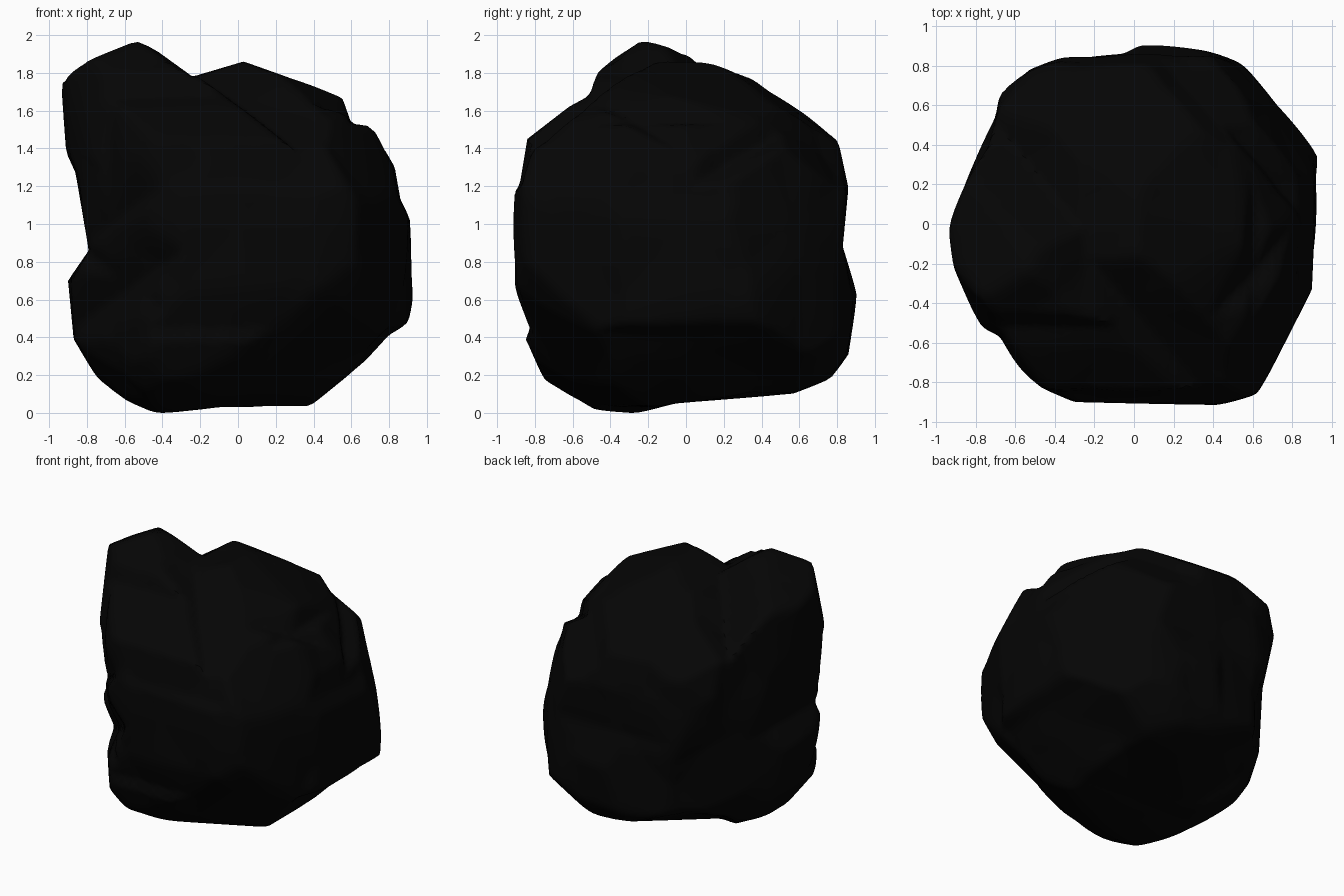
import bpy
import bmesh
import math
from mathutils import Vector

cube = bpy.data.objects.get("Cube")
if cube:
    bpy.data.objects.remove(cube, do_unlink=True)

# Outlines that the boulder is carved from, measured around its middle
FRONT = [(-.94, .77), (-.79, .91), (-.55, 1), (-.43, .93), (-.24, .79), (.03, .87),
         (.55, .69), (.6, .54), (.71, .53), (.83, .31), (.86, .14), (.91, .04),
         (.94, -.37), (.9, -.53), (.8, -.58), (.68, -.72), (.38, -.96), (-.07, -.96),
         (-.43, -1), (-.62, -.92), (-.74, -.82), (-.87, -.6), (-.9, -.29),
         (-.79, -.13), (-.86, .28), (-.91, .39)]
SIDE = [(-.24, 1), (.17, .85), (.38, .78), (.8, .48), (.86, .2), (.83, -.11),
        (.91, -.37), (.86, -.68), (.77, -.81), (.57, -.89), (-.05, -.94), (-.28, -1),
        (-.49, -.98), (-.75, -.82), (-.85, -.6), (-.82, -.56), (-.92, -.3), (-.92, .17),
        (-.88, .22), (-.84, .46), (-.62, .63), (-.51, .69), (-.47, .83)]
TOP = [(-.68, .67), (-.53, .78), (-.35, .85), (-.05, .86), (.04, .91), (.28, .92),
       (.6, .79), (.94, .34), (.9, -.33), (.63, -.86), (.42, -.92), (-.3, -.9),
       (-.54, -.8), (-.68, -.57), (-.78, -.52), (-.91, -.23), (-.95, -.04),
       (-.86, .2), (-.7, .55)]
FRONT_CORNER = [(-.49, 1), (-.84, .9), (-.94, .32), (-.86, .01), (-.91, -.07),
                (-.88, -.17), (-.8, -.33), (-.9, -.54), (-.89, -.74), (-.76, -.9),
                (-.61, -.96), (.18, -1.04), (.39, -.92), (.62, -.75), (.94, -.58),
                (.96, -.45), (.94, -.15), (.85, .33), (.64, .52), (.57, .64),
                (.02, .9), (-.22, .79)]
BACK_CORNER = [(-.39, .8), (.03, .88), (.29, .72), (.53, .85), (.58, .86), (.84, .75),
               (.94, .31), (.91, .24), (.88, -.15), (.85, -.23), (.9, -.32), (.89, -.57),
               (.83, -.71), (.65, -.9), (.53, -.97), (.29, -1.02), (.2, -.98),
               (-.41, -.98), (-.64, -.95), (-.94, -.65), (-.96, -.23), (-.8, .37),
               (-.68, .41), (-.66, .52)]
UNDER_CORNER = [(-.74, .57), (-.62, .56), (-.49, .74), (-.2, .79), (.09, .84), (.44, .75),
                (.64, .67), (.9, .45), (.94, .25), (.86, -.11), (.84, -.54), (.77, -.74),
                (.66, -.9), (.33, -1.09), (0, -1.16), (-.17, -1.13), (-.48, -.91),
                (-.92, -.47), (-1.03, -.28), (-1.03, .03)]


def carving_plane(outline, azimuth, elevation):
    """Return an outline with the right and up axes of its plane."""
    turn, tilt = math.radians(azimuth), math.radians(elevation)
    right = Vector((math.cos(turn), math.sin(turn), 0))
    toward = Vector((math.sin(turn), -math.cos(turn), 0))
    up = Vector((0, 0, math.cos(tilt))) - toward * math.sin(tilt)
    return [Vector(point) for point in outline], right, up


PLANES = [
    carving_plane(FRONT, 0, 0),
    carving_plane(SIDE, 90, 0),
    carving_plane(TOP, 0, 90),
    carving_plane(FRONT_CORNER, 40, 25),
    carving_plane(BACK_CORNER, 220, 25),
    carving_plane(UNDER_CORNER, 140, -25),
]


def reach(ray, outline):
    """Distance along a projected ray until it meets the outline."""
    for index, start in enumerate(outline):
        edge = outline[index - 1] - start
        slope = ray.cross(edge)
        if abs(slope) < 1e-9:
            continue
        distance = start.cross(edge) / slope
        along = start.cross(ray) / slope
        if distance > 0 and -1e-6 <= along <= 1 + 1e-6:
            return distance
    return math.inf


def carved_radius(direction, sharpness=100):
    """Carve with every outline, rounding the ridges and the spans between."""
    total, nearest = 0, 0
    for outline, right, up in PLANES:
        ray = Vector((direction.dot(right), direction.dot(up)))
        total += reach(ray, outline) ** -sharpness
        nearest = max(nearest, ray.length)
    return total ** (-1 / sharpness) * math.sqrt(nearest)


# Boulder: a fine sphere pushed in or out to the carved radius
bm = bmesh.new()
bmesh.ops.create_icosphere(bm, subdivisions=6, radius=1)
for vertex in bm.verts:
    direction = vertex.co.normalized()
    vertex.co = direction * carved_radius(direction)

# Set it on the ground
lowest = min(vertex.co.z for vertex in bm.verts)
bmesh.ops.translate(bm, verts=bm.verts, vec=(0, 0, -lowest))
mesh = bpy.data.meshes.new("boulder")
bm.to_mesh(mesh)
bm.free()
boulder = bpy.data.objects.new("boulder", mesh)
bpy.context.collection.objects.link(boulder)

# Coal black stone
stone = bpy.data.materials.new("coal_black")
stone.use_nodes = True
color = (.0016, .0016, .0016, 1)
stone.diffuse_color = color
stone.node_tree.nodes["Principled BSDF"].inputs["Base Color"].default_value = color
mesh.materials.append(stone)

# Smooth shading that keeps only the hard ridges
bpy.ops.object.select_all(action="DESELECT")
boulder.select_set(True)
bpy.context.view_layer.objects.active = boulder
bpy.ops.object.shade_smooth_by_angle(angle=math.radians(50))
